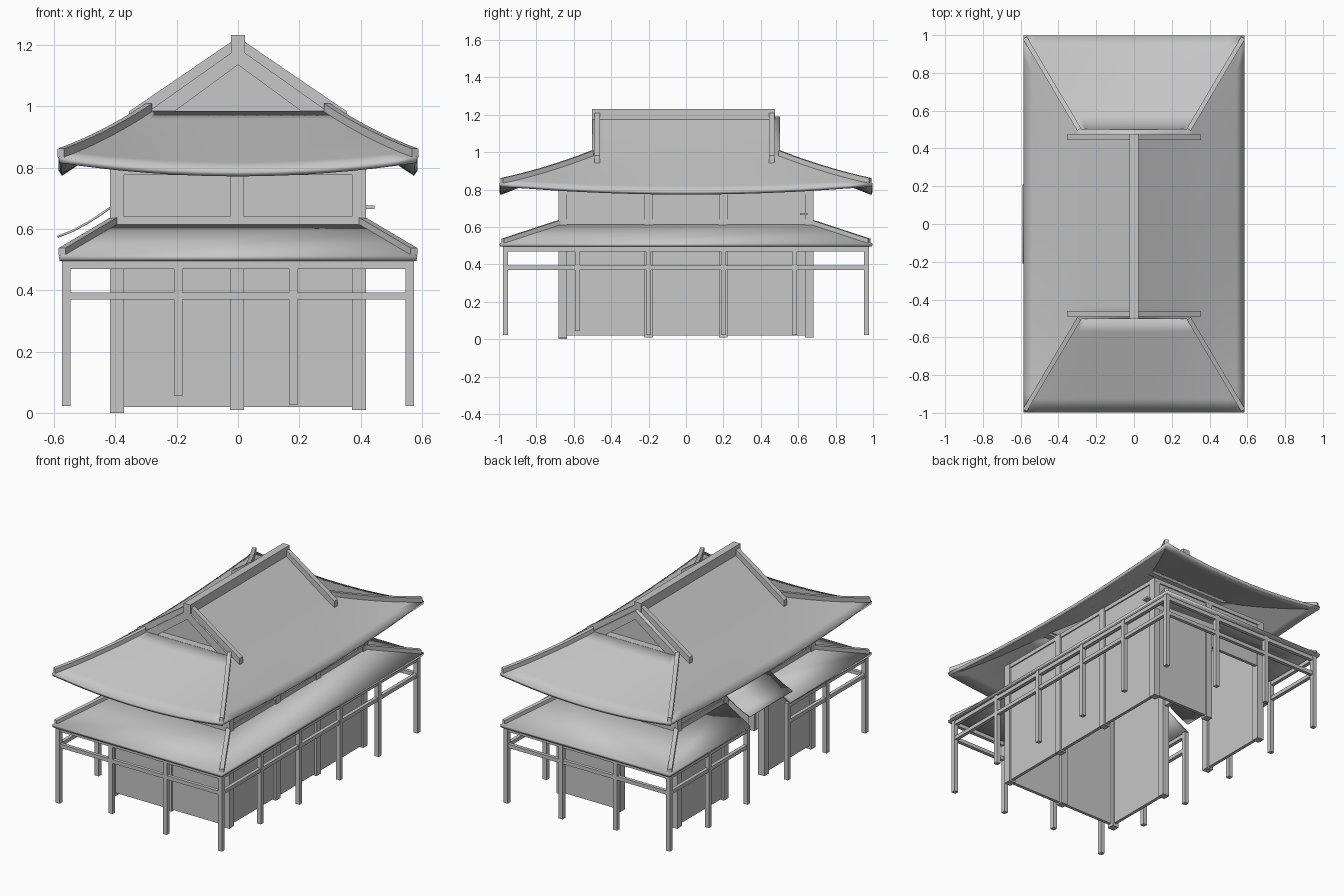
import bpy, bmesh
from math import radians
from mathutils import Vector

cube = bpy.data.objects.get("Cube")
if cube:
    bpy.data.objects.remove(cube, do_unlink=True)

grey = bpy.data.materials.new("plain_grey")
grey.use_nodes = True
COLOUR = (0.57, 0.57, 0.57, 1)
grey.diffuse_color = COLOUR
grey.node_tree.nodes["Principled BSDF"].inputs["Base Color"].default_value = COLOUR


def finish(name, bm):
    mesh = bpy.data.meshes.new(name)
    bm.to_mesh(mesh)
    bm.free()
    mesh.materials.append(grey)
    obj = bpy.data.objects.new(name, mesh)
    bpy.context.collection.objects.link(obj)
    return obj


def box(name, x0, x1, y0, y1, z0, z1):
    bm = bmesh.new()
    bmesh.ops.create_cube(bm, size=1)
    lo, hi = Vector((x0, y0, z0)), Vector((x1, y1, z1))
    for v in bm.verts:
        v.co = Vector(lo[i] + (v.co[i] + 0.5) * (hi[i] - lo[i]) for i in range(3))
    return finish(name, bm)


def post(name, x, y, z0, z1, w):
    return box(name, x - w / 2, x + w / 2, y - w / 2, y + w / 2, z0, z1)


def bar(name, points, w, h):
    """Rectangular beam swept along points that share one plan direction."""
    pts = [Vector(p) for p in points]
    d = pts[-1] - pts[0]
    side = Vector((d.y, -d.x, 0)).normalized() * w / 2
    up = Vector((0, 0, h / 2))
    bm = bmesh.new()
    rings = [[bm.verts.new(p + o) for o in (side + up, side - up, -side - up, up - side)]
             for p in pts]
    for a, b in zip(rings, rings[1:]):
        for i in range(4):
            j = (i + 1) % 4
            bm.faces.new((a[i], a[j], b[j], b[i]))
    bm.faces.new(rings[0])
    bm.faces.new(rings[-1])
    bmesh.ops.recalc_face_normals(bm, faces=bm.faces)
    return finish(name, bm)


def prism(name, profile, y0, y1):
    """Extrude an (x, z) outline along y."""
    bm = bmesh.new()
    face = bm.faces.new([bm.verts.new((x, y0, z)) for x, z in profile])
    ext = bmesh.ops.extrude_face_region(bm, geom=[face])["geom"]
    for v in ext:
        if isinstance(v, bmesh.types.BMVert):
            v.co.y = y1
    bmesh.ops.recalc_face_normals(bm, faces=bm.faces)
    return finish(name, bm)


def sheet(name, grids, thickness):
    """Join grids of points into one roof skin, thickened downwards."""
    bm = bmesh.new()
    for rows in grids:
        vs = [[bm.verts.new(p) for p in row] for row in rows]
        for a, b in zip(vs, vs[1:]):
            for i in range(len(a) - 1):
                bm.faces.new((a[i], a[i + 1], b[i + 1], b[i]))
    bmesh.ops.remove_doubles(bm, verts=bm.verts, dist=0.0005)
    bm.normal_update()
    bmesh.ops.reverse_faces(bm, faces=[f for f in bm.faces if f.normal.z < 0])
    obj = finish(name, bm)
    mod = obj.modifiers.new("thickness", "SOLIDIFY")
    mod.thickness = thickness
    mod.offset = -1
    bpy.ops.object.select_all(action="DESELECT")
    obj.select_set(True)
    bpy.context.view_layer.objects.active = obj
    bpy.ops.object.shade_smooth_by_angle(angle=radians(20))
    return obj


SIGNS = (-1, 1)
EX, EY = 0.585, 0.998      # eave half sizes
WX, WY = 0.405, 0.675      # wall half sizes
DOOR = 0.2                 # side doorway half width
T = 0.01                   # half wall thickness

# Walls, with an open side doorway and an open half at the back
box("left_wall", WX - 2 * T, WX, -WY, WY, 0.02, 0.79)
box("front_wall", -WX, WX, -WY, -WY + 2 * T, 0.02, 0.79)
box("back_wall", 0, WX, WY - 2 * T, WY, 0.02, 0.62)
box("back_lintel", -WX, 0, WY - 2 * T, WY, 0.5, 0.62)
box("back_upper_wall", -WX, WX, WY - 2 * T, WY, 0.61, 0.79)
for s in SIGNS:
    y0, y1 = sorted((s * DOOR, s * WY))
    box("right_wall", -WX, -WX + 2 * T, y0, y1, 0.02, 0.62)
box("right_upper_wall", -WX, -WX + 2 * T, -WY, WY, 0.61, 0.79)

# Wall posts and the rails of the upper storey
for s in SIGNS:
    for y in (-0.66, -DOOR, DOOR, 0.66):
        low = 0.0 if s < 0 and y < -0.5 else 0.01
        post("wall_post", s * 0.395, y, low, 0.8, 0.045)
    post("end_post", -0.003, s * 0.66, 0.01, 0.8, 0.045)
    for z0, z1 in ((0.61, 0.64), (0.775, 0.8)):
        x, y = s * WX, s * WY
        box("side_rail", x - 0.008, x + 0.008, -WY, WY, z0, z1)
        box("end_rail", -WX, WX, y - 0.008, y + 0.008, z0, z1)
box("side_peg", 0.41, 0.445, 0.61, 0.65, 0.665, 0.676)

# Veranda posts
PX, PY = 0.56, 0.965
for s in SIGNS:
    for y in (-PY, -0.58, -DOOR, DOOR, 0.58, PY):
        post("veranda_post", s * PX, y, 0.045 if y == -0.58 else 0.022, 0.5, 0.027)
    for x, low in ((-0.195, 0.055), (0.18, 0.025)):
        post("veranda_post", x, s * PY, low, 0.5, 0.027)

# Veranda rails, broken at the side doorway
for z0, z1 in ((0.37, 0.393), (0.47, 0.495)):
    for s in SIGNS:
        y = s * PY
        box("end_beam", -PX, PX, y - 0.011, y + 0.011, z0, z1)
        y0, y1 = sorted((s * DOOR, s * PY))
        box("right_beam", -PX - 0.011, -PX + 0.011, y0, y1, z0, z1)
    box("left_beam", PX - 0.011, PX + 0.011, -PY, PY, z0, z1)

# Lower skirt roof
LOW, HIGH = 0.512, 0.617
skirt = [[[(EX, -EY, LOW), (EX, EY, LOW)], [(WX, -WY, HIGH), (WX, WY, HIGH)]]]
for s in SIGNS:
    skirt.append([[(-EX, s * EY, LOW), (EX, s * EY, LOW)],
                  [(-WX, s * WY, HIGH), (WX, s * WY, HIGH)]])
    skirt.append([[(-EX, s * EY, LOW), (-EX, s * DOOR, LOW)],
                  [(-WX, s * WY, HIGH), (-WX, s * DOOR, HIGH)]])
sheet("lower_roof", skirt, 0.018)
for sx in SIGNS:
    for sy in SIGNS:
        bar("lower_hip_ridge", [(sx * 0.574, sy * 0.98, LOW + 0.013),
                                (sx * WX, sy * WY, HIGH + 0.008)], 0.025, 0.025)

# Small curved roof over the side doorway
curve = ((-0.59, 0.577), (-0.54, 0.597), (-0.49, 0.624), (-0.45, 0.65), (-0.41, 0.678))
sheet("doorway_roof", [[[(x, -0.21, z), (x, 0.21, z)] for x, z in curve]], 0.007)

# Upper roof: straight gable part, then flared hipped part
GX, GY, GZ, TOP = 0.29, 0.5, 0.985, 1.19
STEPS, COLS = 7, 16


def flare(t, s):
    """Half sizes and height at t (gable foot to eave), s (across)."""
    return (GX + (EX - GX) * t, GY + (EY - GY) * t,
            GZ - 0.195 * t + 0.045 * t * t * s * s)


across = [2 * i / COLS - 1 for i in range(COLS + 1)]
grids = []
for sign in SIGNS:
    side = [[(0, GY * s, TOP) for s in across]]
    end = []
    for k in range(STEPS + 1):
        rows = [(s, flare(k / STEPS, s)) for s in across]
        side.append([(sign * x, s * y, z) for s, (x, y, z) in rows])
        end.append([(s * x, sign * y, z) for s, (x, y, z) in rows])
    grids += [side, end]
sheet("upper_roof", grids, 0.02)

for sx in SIGNS:
    for sy in SIGNS:
        hip = [flare(0.975 * k / STEPS, 1) for k in range(STEPS + 1)]
        bar("upper_hip_ridge", [(sx * x, sy * y, z + 0.01) for x, y, z in hip], 0.024, 0.028)

# Gable ends: recessed panel, rim, ledge and descending ridges on the roof
for sy in SIGNS:
    y_in, y_out = sy * 0.455, sy * 0.502
    prism("gable_panel", [(-GX, GZ), (GX, GZ), (0, TOP)], y_in - sy * 0.01, y_in)
    box("gable_ledge", -GX, GX, *sorted((y_in, y_out)), GZ - 0.015, GZ)
    for sx in SIGNS:
        prism("gable_rim", [(0, TOP), (sx * GX, GZ), (sx * 0.205, GZ), (0, 1.135)],
              sy * 0.475, y_out)
        y = sy * 0.467 - 0.008
        bar("descending_ridge", [(0, y, 1.2), (sx * 0.355, y, 0.958)], 0.03, 0.05)

# Main ridge
box("main_ridge", -0.023, 0.023, -0.503, 0.477, 1.165, 1.232)
